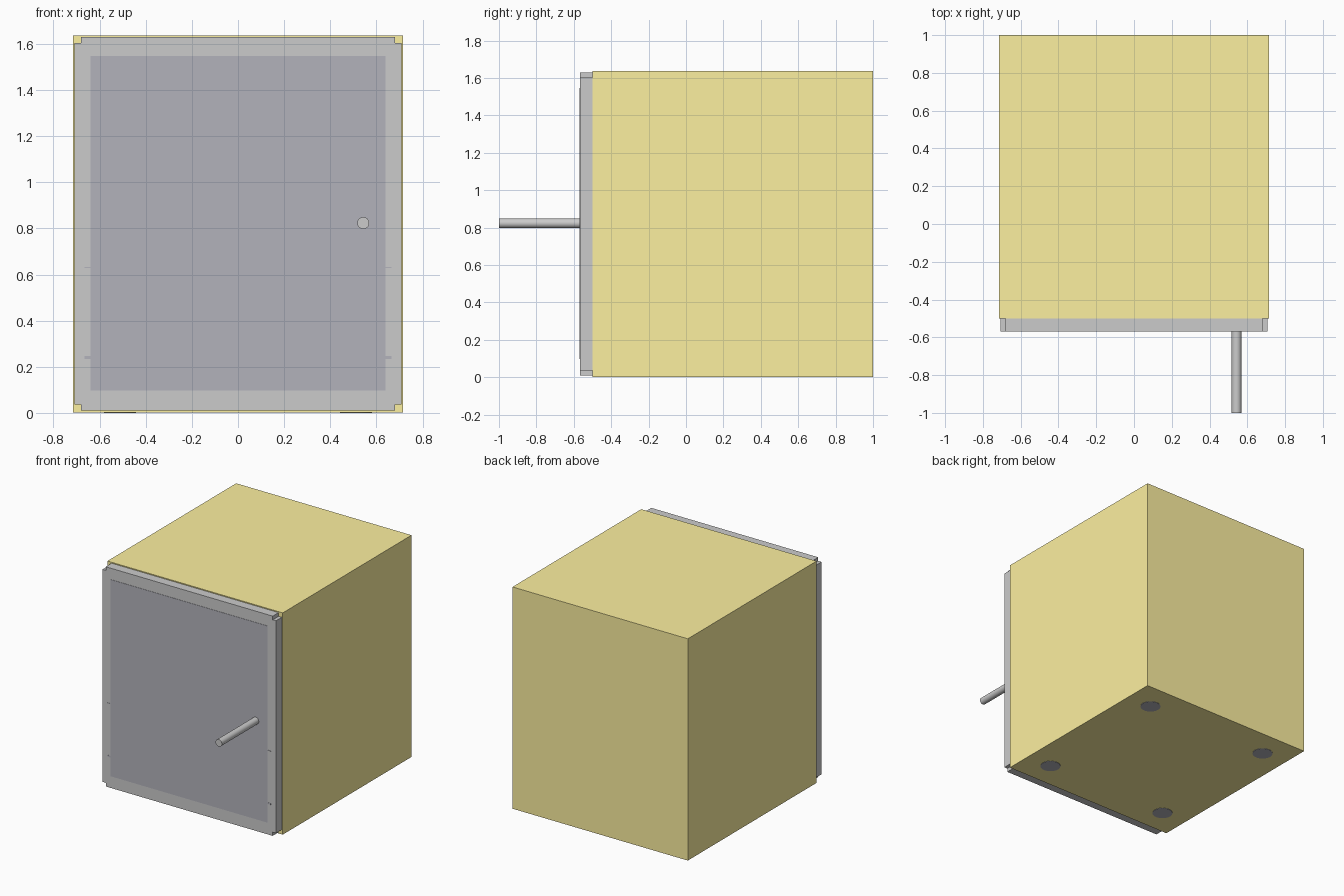
import bpy, bmesh, math
from mathutils import Matrix

if "Cube" in bpy.data.objects:
    bpy.data.objects.remove(bpy.data.objects["Cube"])


def material(name, rgb):
    m = bpy.data.materials.new(name)
    m.diffuse_color = (*rgb, 1)
    m.use_nodes = True
    m.node_tree.nodes["Principled BSDF"].inputs["Base Color"].default_value = m.diffuse_color
    return m


yellow = material("yellow_paint", (0.98, 0.87, 0.35))
dark = material("dark_glass", (0.45, 0.45, 0.50))


def finish(name, bm, mat=None):
    bmesh.ops.recalc_face_normals(bm, faces=bm.faces[:])
    me = bpy.data.meshes.new(name)
    bm.to_mesh(me)
    bm.free()
    ob = bpy.data.objects.new(name, me)
    bpy.context.collection.objects.link(ob)
    if mat:
        me.materials.append(mat)
    return ob


def box(name, x, y, z, mat=None):
    bm = bmesh.new()
    spans = (x, y, z)
    size = Matrix.Diagonal([b - a for a, b in spans] + [1])
    centre = Matrix.Translation([(a + b) / 2 for a, b in spans])
    bmesh.ops.create_cube(bm, size=1, matrix=centre @ size)
    return finish(name, bm, mat)


def cylinder(name, centre, radius, depth, rot=Matrix(), mat=None):
    bm = bmesh.new()
    bmesh.ops.create_cone(bm, cap_ends=True, segments=32, radius1=radius, radius2=radius,
                          depth=depth, matrix=Matrix.Translation(centre) @ rot)
    ob = finish(name, bm, mat)
    bpy.context.view_layer.objects.active = ob
    ob.select_set(True)
    bpy.ops.object.shade_smooth_by_angle(angle=math.radians(40))
    ob.select_set(False)
    return ob


# Cabinet body
box("cabinet_body", (-0.715, 0.715), (-0.5, 1.0), (0.002, 1.637), yellow)

# Door slab with notched corners, extruded from its outline
zc, w, h, n = 0.82, 0.708, 0.81, 0.027
quarter = [(w, h - n), (w - n, h - n), (w - n, h)]
outline = (quarter + [(-x, z) for x, z in reversed(quarter)]
           + [(-x, -z) for x, z in quarter] + [(x, -z) for x, z in reversed(quarter)])
bm = bmesh.new()
face = bm.faces.new([bm.verts.new((x, -0.568, zc + z)) for x, z in outline])
ext = bmesh.ops.extrude_face_region(bm, geom=[face], use_keep_orig=True)
bmesh.ops.translate(bm, vec=(0, 0.068, 0),
                    verts=[v for v in ext["geom"] if isinstance(v, bmesh.types.BMVert)])
finish("door_frame", bm)

# Dark window panel and the thin shelf edges showing beside it
box("door_window", (-0.64, 0.64), (-0.57, -0.55), (0.097, 1.547), dark)
for i, (z, t) in enumerate([(0.24, 0.006), (0.63, 0.0015)]):
    box(f"shelf_edge_{i + 1}", (-0.665, 0.665), (-0.569, -0.55), (z - t, z + t), dark)

# Door handle bar
cylinder("door_handle", (0.543, -0.78, 0.823), 0.026, 0.44, Matrix.Rotation(math.pi / 2, 4, 'X'))

# Four feet almost flush with the underside
for sx in (-1, 1):
    for side, y in (("front", -0.3), ("back", 0.79)):
        cylinder(f"{side}_foot_{'right' if sx > 0 else 'left'}", (sx * 0.512, y, 0.02),
                 0.07, 0.04, mat=dark)
